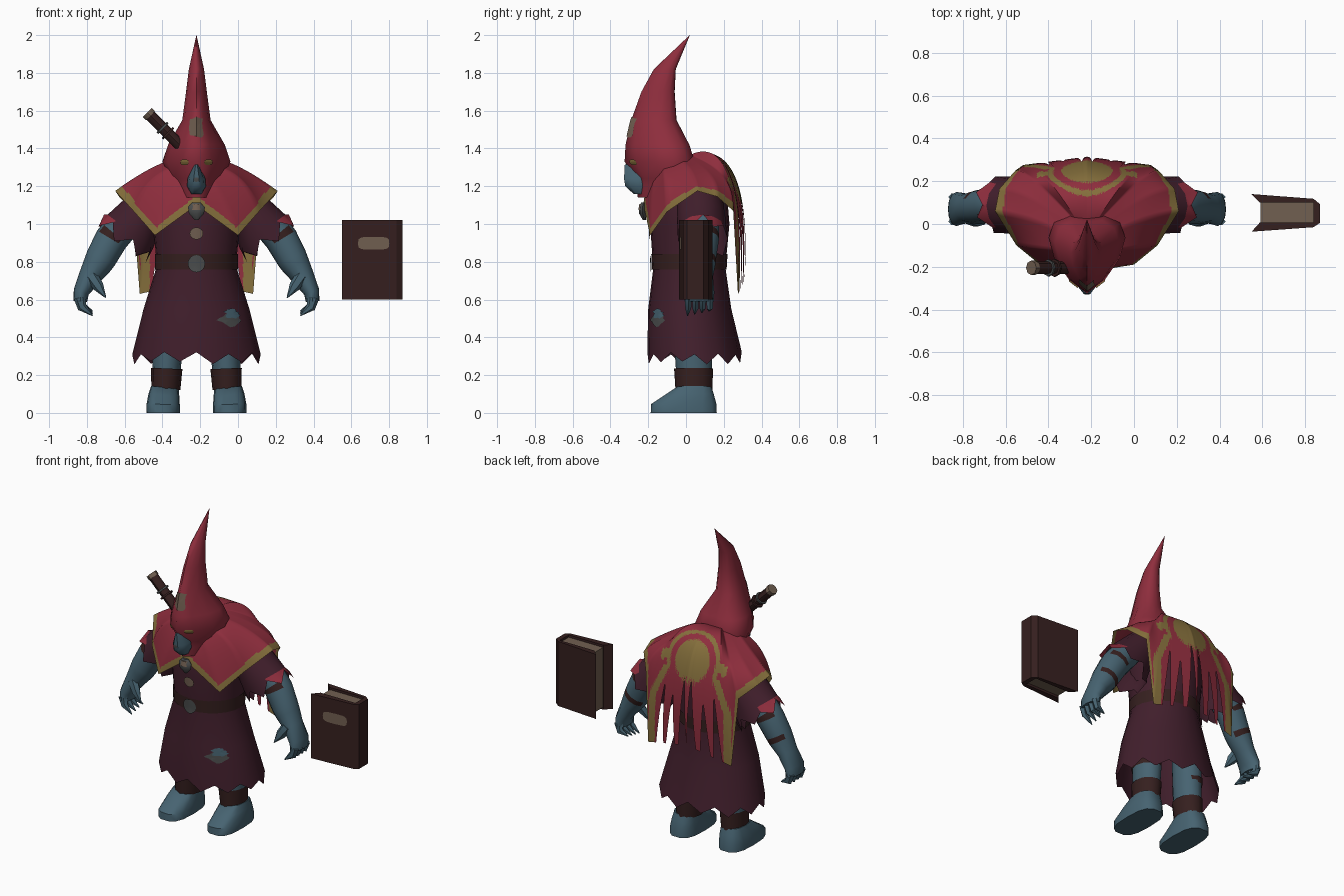
import bpy, bmesh, math, random
from mathutils import Vector
from mathutils.bvhtree import BVHTree

random.seed(4)
cube = bpy.data.objects.get("Cube")
if cube:
    bpy.data.objects.remove(cube)
BODY_X = -0.22


def material(name, *rgb):
    m = bpy.data.materials.new(name)
    m.use_nodes = True
    m.diffuse_color = (*rgb, 1)
    m.node_tree.nodes["Principled BSDF"].inputs["Base Color"].default_value = (*rgb, 1)
    return m


RED = material("crimson cloth", 0.275, 0.027, 0.047)
GOLD = material("old gold", 0.235, 0.16, 0.045)
ROBE = material("plum cloth", 0.053, 0.0135, 0.025)
SKIN = material("blue skin", 0.062, 0.125, 0.165)
BROWN = material("dark leather", 0.036, 0.014, 0.0135)
TAN = material("parchment", 0.165, 0.115, 0.082)
GREY = material("dull metal", 0.07, 0.075, 0.075)


def make(name, verts, faces, mats, mirror=False, angle=45):
    me = bpy.data.meshes.new(name)
    me.from_pydata([tuple(v) for v in verts], [], faces)
    bm = bmesh.new()
    bm.from_mesh(me)
    bmesh.ops.remove_doubles(bm, verts=bm.verts, dist=0.0001)
    bmesh.ops.recalc_face_normals(bm, faces=bm.faces)
    bm.to_mesh(me)
    bm.free()
    ob = bpy.data.objects.new(name, me)
    bpy.context.collection.objects.link(ob)
    ob.location.x = BODY_X
    for m in mats:
        me.materials.append(m)
    bpy.ops.object.select_all(action='DESELECT')
    ob.select_set(True)
    bpy.context.view_layer.objects.active = ob
    bpy.ops.object.shade_smooth_by_angle(angle=math.radians(angle))
    if mirror:
        ob.modifiers.new("Mirror", 'MIRROR').use_clip = True
    return ob


def loft(name, rings, mats, seg=12, power=1, mirror=False, caps=(True, True), jag=None):
    """Rings are x, y, z, radius across, radius in y; jag = (ring, amount)."""
    verts, faces, n = [], [], len(rings)
    for i, (x, y, z, a, b) in enumerate(rings):
        p, q = rings[max(i - 1, 0)], rings[min(i + 1, n - 1)]
        d = Vector((q[0] - p[0], 0, q[2] - p[2])).normalized()
        across = Vector((d.z, 0, -d.x))
        for k in range(seg):
            t = math.tau * k / seg
            c, s = (math.copysign(abs(f) ** power, f) for f in (math.cos(t), math.sin(t)))
            v = Vector((x, y, z)) + across * a * c + Vector((0, b * s, 0))
            if jag and jag[0] == i:
                v += d * jag[1] * ((-1) ** k + random.uniform(-0.4, 0.4))
            verts.append(v)
    for i in range(n - 1):
        for k in range(seg):
            j = (k + 1) % seg
            faces.append((i * seg + k, i * seg + j, (i + 1) * seg + j, (i + 1) * seg + k))
    if caps[0]:
        faces.append(range(seg))
    if caps[1]:
        faces.append(range((n - 1) * seg, n * seg))
    return make(name, verts, faces, mats, mirror)


def decal(name, target, x, z, w, h, mat, power=1, ragged=0, lift=0.005, mirror=False):
    """Thin plate laid on the front of a target."""
    tree = BVHTree.FromPolygons([v.co for v in target.data.vertices],
                                [p.vertices for p in target.data.polygons])
    seg, verts, faces = 16, [], []
    wob = [1 + random.uniform(-ragged, ragged) for _ in range(seg)]
    for r in (0, 0.5, 1):
        for k in range(seg):
            t = math.tau * k / seg
            c, s = (math.copysign(abs(f) ** power, f) for f in (math.cos(t), math.sin(t)))
            px, pz = x + w * r * c * wob[k], z + h * r * s * wob[k]
            hit = tree.ray_cast(Vector((px, -2, pz)), Vector((0, 1, 0)))[0]
            verts.append((px, (hit.y if hit else -0.2) - lift, pz))
    for i in range(2):
        for k in range(seg):
            j = (k + 1) % seg
            faces.append((i * seg + k, i * seg + j, (i + 1) * seg + j, (i + 1) * seg + k))
    return make(name, verts, faces, [mat], mirror)


def prism(name, outline, z0, z1, mat):
    n = len(outline)
    verts = [(x, y, z) for z in (z0, z1) for x, y in outline]
    faces = [range(n), range(n, 2 * n)]
    faces += [(k, (k + 1) % n, n + (k + 1) % n, n + k) for k in range(n)]
    ob = make(name, verts, faces, [mat], angle=20)
    ob.location.x = 0
    return ob


# Robe with ragged hem, belt and fastenings
robe = loft("robe", [(0, 0.045, 0.29, 0.34, 0.25), (0, 0.02, 0.55, 0.28, 0.22),
                     (0, 0.018, 0.76, 0.215, 0.192), (0, 0.018, 0.84, 0.215, 0.197),
                     (0, 0.02, 1.0, 0.23, 0.21), (0, 0.02, 1.12, 0.24, 0.2),
                     (0, 0.015, 1.25, 0.2, 0.155), (0, 0, 1.33, 0.1, 0.08)],
            [ROBE], seg=24, caps=(False, True), jag=(0, 0.025))
loft("belt", [(0, 0.018, 0.76, 0.22, 0.197), (0, 0.018, 0.84, 0.22, 0.202)],
     [BROWN], seg=24, caps=(False, False))
decal("belt_buckle", robe, 0, 0.79, 0.046, 0.046, GREY, lift=0.013)
decal("robe_button", robe, 0, 0.95, 0.036, 0.032, TAN, lift=0.009)
decal("robe_patch", robe, 0.18, 0.49, 0.06, 0.032, GREY, ragged=0.3)
decal("robe_patch_top", robe, 0.19, 0.525, 0.04, 0.022, SKIN, ragged=0.3, lift=0.008)
loft("cape_clasp", [(0, -0.22, 1.02, 0.008, 0.008), (0, -0.23, 1.055, 0.04, 0.018),
                    (0, -0.23, 1.09, 0.045, 0.018), (0, -0.225, 1.115, 0.02, 0.012)], [GREY], seg=8)
loft("clasp_top", [(0, -0.237, 1.075, 0.03, 0.018), (0, -0.235, 1.105, 0.024, 0.014)], [TAN], seg=6)

# Sleeves with a torn red patch
sleeve = loft("sleeves", [(0.17, 0.07, 1.16, 0.12, 0.12), (0.3, 0.08, 1.03, 0.13, 0.13),
                          (0.35, 0.085, 0.96, 0.15, 0.132), (0.385, 0.09, 0.915, 0.165, 0.135)],
              [ROBE, RED], seg=14, mirror=True, caps=(True, False), jag=(3, 0.03))
for p in sleeve.data.polygons:
    c = p.center
    if len(p.vertices) == 4 and 0.43 < c.x and 1.0 < c.z < 1.08 and abs(c.y - 0.085) < 0.09:
        p.material_index = 1

# Arms, hands and clawed fingers
arms = loft("arms", [(0.34, 0.09, 1.05, 0.085, 0.085), (0.43, 0.09, 0.945, 0.088, 0.085),
                     (0.45, 0.09, 0.92, 0.088, 0.085), (0.505, 0.08, 0.82, 0.082, 0.08),
                     (0.522, 0.079, 0.79, 0.077, 0.078), (0.565, 0.075, 0.72, 0.06, 0.068),
                     (0.61, 0.07, 0.64, 0.042, 0.08), (0.615, 0.07, 0.59, 0.036, 0.078)],
            [SKIN, BROWN], mirror=True)
for p in arms.data.polygons:
    c = p.center
    upper = 0.4 < c.x < 0.5 and 0.88 < c.z < 0.99
    lower = c.y > 0.1 and 0.74 < c.z < 0.87
    if p.area < 0.0025 and (upper or lower):
        p.material_index = 1
for k in range(4):
    y = 0.012 + k * 0.038
    loft(f"finger_{k + 1}", [(0.618, y, 0.61, 0.032, 0.02), (0.606, y, 0.56, 0.025, 0.018),
                             (0.55, y - 0.004, 0.515 + 0.008 * k, 0.003, 0.003)],
         [SKIN], seg=6, mirror=True)
loft("thumbs", [(0.56, 0.03, 0.73, 0.035, 0.03), (0.52, 0.01, 0.67, 0.03, 0.024),
                (0.48, 0, 0.61, 0.003, 0.003)], [SKIN], seg=6, mirror=True)

# Legs, wraps and feet
loft("legs", [(0.15, 0.045, 0.6, 0.09, 0.1), (0.155, 0.04, 0.3, 0.078, 0.098),
              (0.165, 0.045, 0.1, 0.07, 0.09)], [SKIN], mirror=True)
for name, z0, z1 in (("ankle_wraps", 0.125, 0.235), ("knee_wraps", 0.33, 0.37)):
    loft(name, [(0.162, 0.042, z0, 0.077, 0.098), (0.157, 0.04, z1, 0.083, 0.103)],
         [BROWN], mirror=True, caps=(False, False))
loft("feet", [(0.176, -0.012, 0, 0.088, 0.178), (0.176, -0.012, 0.045, 0.088, 0.176),
              (0.172, 0.02, 0.095, 0.082, 0.13), (0.168, 0.043, 0.135, 0.073, 0.093)],
     [SKIN], seg=14, power=0.7, mirror=True)

# Cape: neck, middle and edge points from the clasp round to the centre back
columns = [[(0.0, -0.19, 1.2), (0.0, -0.215, 1.16), (0.0, -0.225, 1.1)],
           [(0.08, -0.17, 1.24), (0.15, -0.185, 1.12), (0.22, -0.19, 0.94)],
           [(0.12, -0.12, 1.3), (0.25, -0.11, 1.22), (0.33, -0.1, 1.065)],
           [(0.1, -0.05, 1.35), (0.25, 0.02, 1.29), (0.43, 0.06, 1.175)],
           [(0.08, 0.0, 1.36), (0.28, 0.13, 1.26), (0.41, 0.165, 1.145)],
           [(0.06, 0.02, 1.365), (0.24, 0.2, 1.25), (0.335, 0.25, 1.07)],
           [(0.05, 0.02, 1.365), (0.2, 0.225, 1.25), (0.3, 0.275, 0.63)],
           [(0, 0.02, 1.365), (0, 0.26, 1.25), (0, 0.31, 0.7)]]
ROWS = 44
steps = [i / 8 for i in range(48)] + [6 + i / 48 for i in range(49)]
tears = [(0.3, 0.09, 0.3), (0.58, 0.11, 0.24), (0.9, 0.1, 0.36)]
verts, faces = [], []
for u in steps:
    i = min(int(u), 6)
    neck, mid, edge = (Vector(a).lerp(Vector(b), u - i) for a, b in zip(columns[i], columns[i + 1]))
    ctrl = mid * 2 - (neck + edge) / 2
    # Torn slits shorten the back panel without pleating it
    slit = max([0] + [depth * (1 - abs(u - 6 - at) / wide) for at, wide, depth in tears])
    for r in range(ROWS + 1):
        t = r / ROWS * (1 - slit)
        verts.append(neck * (1 - t) ** 2 + ctrl * 2 * t * (1 - t) + edge * t * t)
for c in range(len(steps) - 1):
    for r in range(ROWS):
        a = c * (ROWS + 1) + r
        faces.append((a, a + 1, a + ROWS + 2, a + ROWS + 1))
cape = make("cape", verts, faces, [RED, GOLD], mirror=True, angle=60)


def is_gold(p):
    x, y, z = p.center
    if y < 0.235 or x > 0.3:
        edge = verts[p.index // ROWS * (ROWS + 1) + ROWS]
        if (p.center - edge).length < 0.045:
            return True
    if y < 0.1:
        return False
    # Emblem: disc, arch, stubs and bands that flare to the outer strips
    w = z - y
    d = math.hypot(x / 0.12, (w - 0.98) / 0.17)
    band = abs(x - min(0.172 + (0.9 - w) * 0.45, 0.272)) < 0.026
    return (d < 1 or (w > 0.9 and 1.32 < d < 1.55) or (w < 0.9 and band)
            or (abs(w - 0.98) < 0.04 and 0.17 < x < 0.235))


for p in cape.data.polygons:
    p.material_index = int(is_gold(p))

# Pointed hood, face and eye holes
hood = loft("hood", [(0, -0.165, 1.14, 0.085, 0.09), (0, -0.14, 1.2, 0.115, 0.125),
                     (0, -0.125, 1.24, 0.14, 0.145),
                     (0, -0.145, 1.33, 0.18, 0.18), (0, -0.155, 1.42, 0.15, 0.165),
                     (0, -0.17, 1.55, 0.075, 0.12), (0, -0.148, 1.7, 0.055, 0.088),
                     (0, -0.112, 1.82, 0.04, 0.058), (0, 0.02, 2.0, 0.0005, 0.0005)],
            [RED], power=1.1)
for v in hood.data.vertices:
    v.co.y += 0.45 * abs(v.co.x)
face = loft("face", [(0, -0.24, 1.16, 0.028, 0.04), (0, -0.25, 1.2, 0.05, 0.075),
                     (0, -0.25, 1.24, 0.047, 0.082), (0, -0.25, 1.315, 0.014, 0.078)], [SKIN], seg=10)
decal("mouth", face, 0, 1.235, 0.014, 0.012, GREY)
decal("eye_holes", hood, 0.063, 1.327, 0.022, 0.014, GOLD, power=0.6, lift=0.008, mirror=True)
decal("hood_patch", hood, 0, 1.51, 0.036, 0.05, TAN, power=0.5, ragged=0.15)


# Weapon hilt beside the hood
def hilt(name, s0, s1, r, mat):
    ends = [(-0.255 + 0.2 * s, -0.205, 1.585 - 0.2 * s, r, r) for s in (s0, s1)]
    loft(name, ends, [mat], seg=8)


hilt("hilt_grip", 0, 1, 0.03, BROWN)
hilt("hilt_pommel", -0.03, 0.06, 0.034, TAN)
hilt("hilt_collar", 0.36, 0.4, 0.04, GREY)
hilt("hilt_guard", 0.5, 0.54, 0.042, BROWN)

# Floating book
cover = prism("book_cover", [(0.55, -0.036), (0.84, -0.015), (0.87, 0.005), (0.87, 0.093),
                             (0.84, 0.118), (0.55, 0.14), (0.59, 0.1), (0.84, 0.1),
                             (0.84, 0.008), (0.59, 0.008)], 0.6, 1.02, BROWN)
prism("book_pages", [(0.592, 0.007), (0.842, 0.007), (0.842, 0.101), (0.592, 0.101)], 0.615, 1.005, TAN)
label = decal("book_label", cover, 0.718, 0.898, 0.083, 0.034, TAN, power=0.5)
label.location.x = 0
